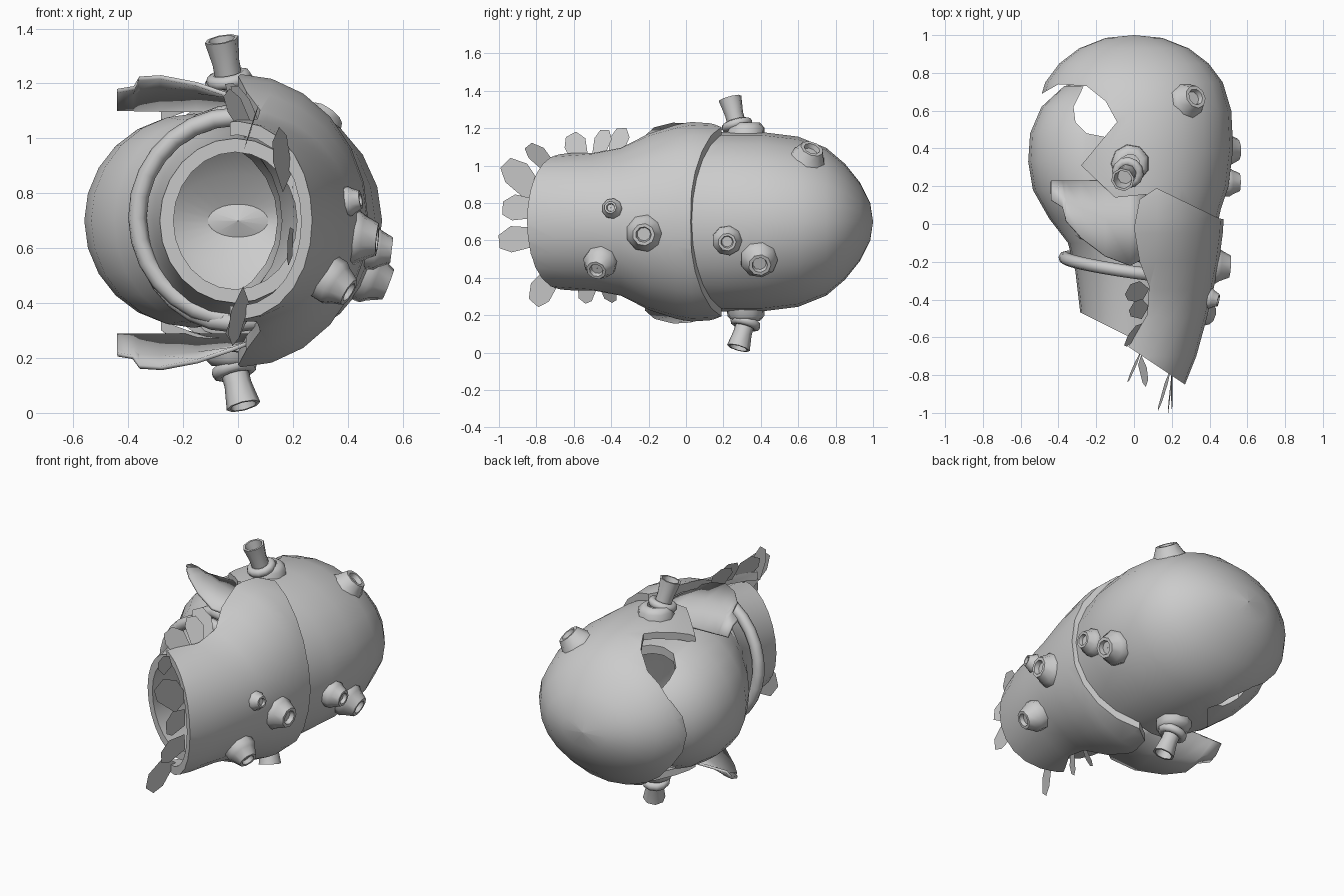
import bpy, bmesh
from math import cos, sin, pi, radians
from mathutils import Vector

if "Cube" in bpy.data.objects:
    bpy.data.objects.remove(bpy.data.objects["Cube"])

CZ = 0.70   # height of the long axis


def finish(bm, name, angle=35):
    bmesh.ops.remove_doubles(bm, verts=bm.verts, dist=0.0005)
    bmesh.ops.recalc_face_normals(bm, faces=bm.faces)
    me = bpy.data.meshes.new(name)
    bm.to_mesh(me)
    bm.free()
    ob = bpy.data.objects.new(name, me)
    bpy.context.collection.objects.link(ob)
    if angle:
        smooth(ob, angle)
    return ob


def activate(ob):
    bpy.ops.object.select_all(action='DESELECT')
    ob.select_set(True)
    bpy.context.view_layer.objects.active = ob


def smooth(ob, angle=35):
    activate(ob)
    bpy.ops.object.shade_smooth_by_angle(angle=radians(angle))


def skin(bm, rings, closed=False):
    loops = [[bm.verts.new(p) for p in r] for r in rings]
    n = len(loops[0])
    pairs = list(zip(loops, loops[1:])) + ([(loops[-1], loops[0])] if closed else [])
    for a, b in pairs:
        for i in range(n):
            j = (i + 1) % n
            bm.faces.new((a[i], a[j], b[j], b[i]))


def hull(name, sections, thick, closed, seg=24):
    """Thick elliptical shell along y; section = (y, centre x, rx, rz, slant)."""
    inner = []
    for y, cx, rx, rz, s in sections[::-1]:
        pole = rx < 0.01
        inner.append((y - (thick if pole else 0), cx, rx if pole else max(rx - thick, .01),
                      rz if pole else max(rz - thick, .01), s))
    rings = []
    for y, cx, rx, rz, s in sections + inner:
        ring = []
        for i in range(seg):
            a = 2 * pi * i / seg
            x = cx + rx * cos(a)
            ring.append((x, y + s * x, CZ + rz * sin(a)))
        rings.append(ring)
    bm = bmesh.new()
    skin(bm, rings, closed)
    return finish(bm, name, 0)


def cut(ob, outline, op):
    """Trim a shell with a tall prism drawn in plan view."""
    bm = bmesh.new()
    lo = [bm.verts.new((x, y, -1)) for x, y in outline]
    hi = [bm.verts.new((x, y, 3)) for x, y in outline]
    n = len(outline)
    bm.faces.new(lo)
    bm.faces.new(hi)
    for i in range(n):
        j = (i + 1) % n
        bm.faces.new((lo[i], lo[j], hi[j], hi[i]))
    cutter = finish(bm, "cutter", 0)
    activate(ob)
    m = ob.modifiers.new("trim", 'BOOLEAN')
    m.operation, m.solver, m.object = op, 'EXACT', cutter
    bpy.ops.object.modifier_apply(modifier=m.name)
    bpy.data.objects.remove(cutter)
    smooth(ob)


# Rear shell: egg end with a broken-out left side
rear = hull("rear_shell", [
    (1.0, 0, .001, .001, 0), (.985, 0, .15, .10, 0), (.93, 0, .29, .21, 0),
    (.85, 0, .395, .31, 0), (.75, 0, .47, .395, 0), (.6, 0, .515, .455, 0),
    (.4, 0, .525, .48, 0), (.2, 0, .50, .48, 0), (.08, 0, .46, .47, 0),
    (-.06, 0, .43, .45, 0)], .04, False)
cut(rear, [(-.7, .66), (-.52, .67), (-.47, .70), (-.4, .74), (-.25, .73), (-.15, .65),
           (-.09, .54), (-.28, .31), (-.1, .14), (.1, .16), (.3, .07), (.4, -.04),
           (.7, -.04), (.7, 1.2), (-.7, 1.2)], 'INTERSECT')

# Front shell: flared collar half on the right
front = hull("front_shell", [
    (.24, 0, .465, .515, 0), (.15, 0, .475, .53, 0), (.03, 0, .475, .535, 0),
    (-.05, 0, .47, .52, 0), (-.2, 0, .45, .475, 0), (-.35, 0, .42, .405, 0),
    (-.5, 0, .385, .375, 0), (-.7, 0, .33, .36, 0), (-.9, 0, .25, .33, 0)], .05, True)
cut(front, [(.12, .19), (.03, .13), (0, -.02), (.03, -.2), (.08, -.33), (.07, -.48),
            (-.03, -.65), (.27, -.85), (.6, -.85), (.6, .0), (.45, .03)], 'INTERSECT')

# Inner body: left dome narrowing into a slanted open tube
body = hull("inner_body", [
    (.76, -.22, .001, .001, 0), (.73, -.22, .15, .16, 0), (.62, -.2, .29, .29, 0),
    (.48, -.18, .37, .36, 0), (.33, -.17, .39, .385, 0), (.18, -.16, .375, .39, 0),
    (.03, -.12, .33, .38, 0), (-.1, -.05, .30, .36, 0), (-.3, -.01, .30, .33, -.15),
    (-.61, -.01, .275, .30, -.5)], .05, False)
cut(body, [(-.2, .9), (-.28, .7), (-.32, .62), (-.31, .54), (-.25, .48), (-.15, .46),
           (.5, .46), (.5, .9)], 'DIFFERENCE')

# Hoops round the tube
for i, (y, r, tx, tz) in enumerate([(-.23, .37, 4, -8), (-.19, .385, -5, -24)]):
    bpy.ops.mesh.primitive_torus_add(major_segments=28, minor_segments=8, major_radius=r,
                                     minor_radius=.034, location=(0, y, CZ + .01),
                                     rotation=(radians(90 + tx), 0, radians(tz)))
    hoop = bpy.context.object
    hoop.name = f"hoop_{i + 1}"
    smooth(hoop, 60)


# Torn fin plates above and below
FIN = [(.06, -.18, 1.13), (-.02, -.22, 1.16), (-.15, -.17, 1.205), (-.28, -.07, 1.23),
       (-.36, .02, 1.225), (-.38, .09, 1.19), (-.44, .13, 1.18)]
for name, side in (("top_fin", 1), ("bottom_fin", -1)):
    bm = bmesh.new()
    rows = []
    for x, y, z in FIN:
        pts = [(x, y, z), (x, (y + .23) / 2, (z + 1.12) / 2 + .015), (x, .23, 1.11)]
        rows.append([bm.verts.new((a, b, CZ + side * (c - CZ))) for a, b, c in pts])
    for a, b in zip(rows, rows[1:]):
        for k in range(2):
            bm.faces.new((a[k], a[k + 1], b[k + 1], b[k]))
    fin = finish(bm, name, 30)
    fin.modifiers.new("thickness", 'SOLIDIFY').thickness = .015


def lathe(name, profile, base, axis, seg=8, angle=35):
    """Revolve (radius, height) points about an axis through base."""
    q = Vector(axis).to_track_quat('Z', 'Y')
    bm = bmesh.new()
    skin(bm, [[Vector(base) + q @ Vector((r * cos(2 * pi * i / seg), r * sin(2 * pi * i / seg), h))
               for i in range(seg)] for r, h in profile])
    return finish(bm, name, angle)


# Barnacle studs: (base, outward axis, radius)
STUDS = [((.34, -.46, .48), (.8, -.25, -.5), .09), ((.42, -.22, .64), (1, -.08, -.1), .10),
         ((.40, -.395, .77), (1, -.2, .15), .055), ((.49, .22, .60), (1, 0, -.12), .08),
         ((.465, .39, .50), (.9, .05, -.35), .10), ((.275, .645, 1.02), (.55, .3, .75), .105)]
for i, (base, axis, r) in enumerate(STUDS):
    lathe(f"stud_{i + 1}", [(r, -.03), (r, .15 * r), (.85 * r, .35 * r), (.6 * r, .88 * r),
                            (.42 * r, .88 * r), (.36 * r, .62 * r), (.001, .62 * r)],
          base, axis, 9, 50)

# Pipe stubs with collars
for tag, base, tip in (("top", (-.02, .29, 1.15), (-.06, .235, 1.36)),
                       ("bottom", (-.03, .335, .22), (.02, .28, .025))):
    b, t = Vector(base), Vector(tip)
    d = t - b
    L = d.length
    lathe(f"{tag}_pipe", [(.05, 0), (.05, .6 * L), (.063, L), (.05, L), (.04, .7 * L),
                          (.001, .7 * L)], b, d, 8, 50)
    up = 1 if tag == "top" else -1
    lathe(f"{tag}_collar", [(.105, -.05), (.10, .02), (.075, .045), (.05, .045)],
          (-.02, .32, CZ + up * .485), (0, 0, up), 9, 50)
    bpy.ops.mesh.primitive_torus_add(major_segments=12, minor_segments=8, major_radius=.06,
                                     minor_radius=.025, location=b + d * .32,
                                     rotation=d.to_track_quat('Z', 'Y').to_euler())
    bpy.context.object.name = f"{tag}_pipe_ring"
    smooth(bpy.context.object, 60)

# Loose shards round the broken front rim: (base, tip, width)
SHARDS = [((.06, -.38, 1.05), (-.03, -.34, 1.20), .12), ((.06, -.47, 1.05), (-.01, -.43, 1.19), .11),
          ((.04, -.56, 1.02), (-.04, -.61, 1.17), .13), ((.03, -.72, .98), (.07, -.84, 1.11), .10),
          ((.18, -.80, .84), (.14, -.96, 1.02), .16), ((.20, -.80, .77), (.20, -.98, .78), .14),
          ((.20, -.80, .62), (.18, -1.0, .60), .14), ((.03, -.70, .43), (-.03, -.82, .27), .14),
          ((.03, -.50, .37), (-.02, -.56, .28), .10), ((.03, -.40, .36), (-.04, -.42, .28), .10)]
bm = bmesh.new()
for base, tip, w in SHARDS:
    b, t = Vector(base), Vector(tip)
    d = t - b
    side = d.cross(Vector((1, -.6, 1.2 * (b.z - CZ)))).normalized() * w / 2
    pts = [b - side * .7, b + side * .7, b + d * .65 + side, t + side * .4, t - side * .6,
           b + d * .7 - side]
    bm.faces.new([bm.verts.new(p) for p in pts])
finish(bm, "rim_shards", 0)
